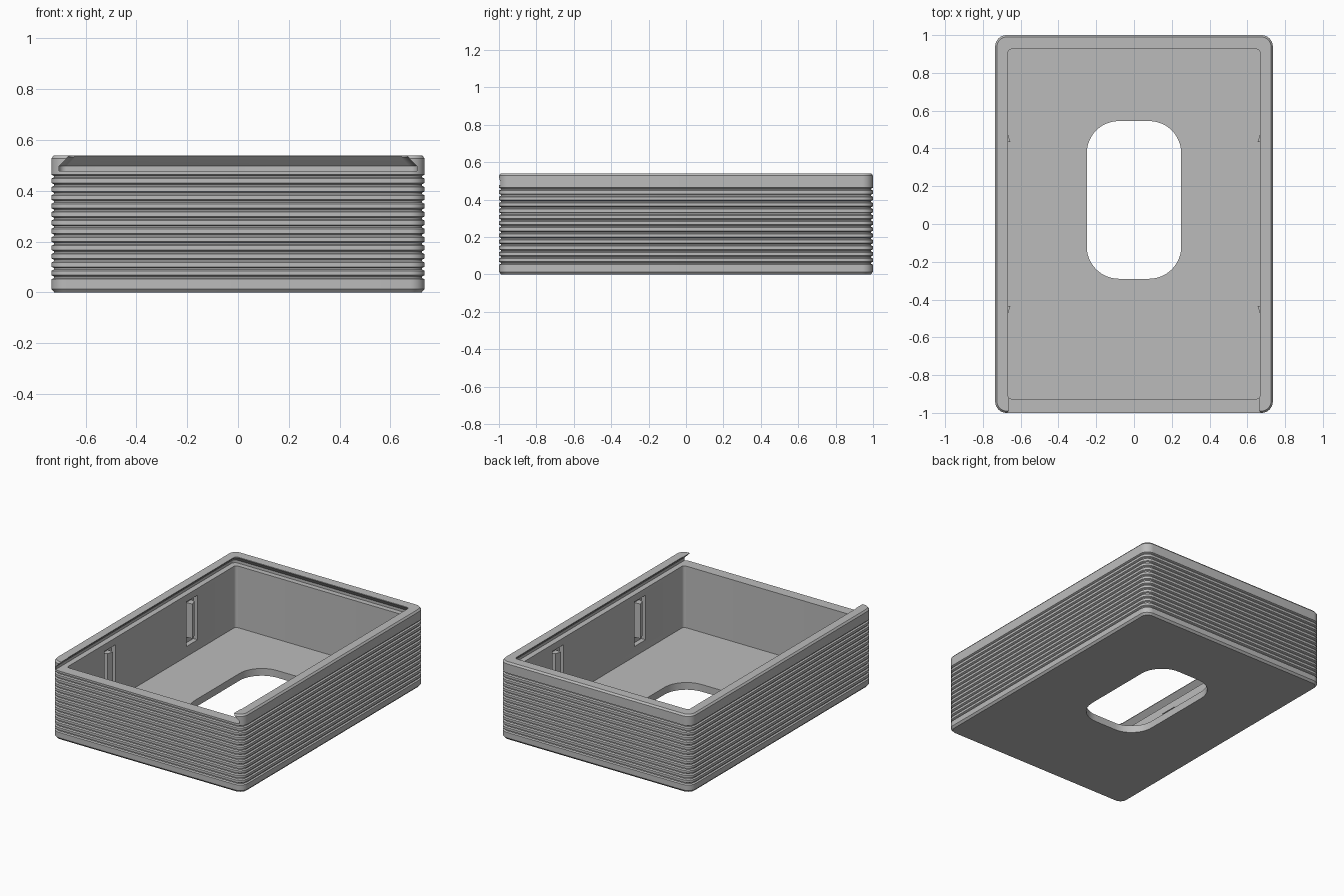
import bpy
import bmesh
from math import cos, sin, pi, radians

cube = bpy.data.objects.get("Cube")
if cube:
    bpy.data.objects.remove(cube, do_unlink=True)

# Single matte grey
grey = bpy.data.materials.new("matte_grey")
grey.use_nodes = True
grey.diffuse_color = (0.5, 0.5, 0.5, 1)
grey.node_tree.nodes["Principled BSDF"].inputs["Base Color"].default_value = (0.5, 0.5, 0.5, 1)

HX, HY, HEIGHT = 0.735, 1.0, 0.54
FLOOR, LEDGE = 0.05, 0.478


def rounded_ring(hx, y0, y1, r, z, steps=8):
    """Counter-clockwise rounded rectangle at height z."""
    corners = ((hx - r, y1 - r), (r - hx, y1 - r), (r - hx, y0 + r), (hx - r, y0 + r))
    return [(cx + r * cos((q + i / steps) * pi / 2), cy + r * sin((q + i / steps) * pi / 2), z)
            for q, (cx, cy) in enumerate(corners) for i in range(steps + 1)]


def loft(name, rings):
    """Solid skinned through the rings and capped at both ends."""
    bm = bmesh.new()
    loops = [[bm.verts.new(p) for p in ring] for ring in rings]
    for a, b in zip(loops, loops[1:]):
        for i in range(len(a)):
            j = (i + 1) % len(a)
            bm.faces.new((a[i], a[j], b[j], b[i]))
    bm.faces.new(loops[0][::-1])
    bm.faces.new(loops[-1])
    bmesh.ops.recalc_face_normals(bm, faces=bm.faces[:])
    mesh = bpy.data.meshes.new(name)
    bm.to_mesh(mesh)
    bm.free()
    mesh.materials.append(grey)
    obj = bpy.data.objects.new(name, mesh)
    bpy.context.collection.objects.link(obj)
    return obj


def prism(name, outline, z0, z1):
    return loft(name, [[(x, y, z) for x, y in outline] for z in (z0, z1)])


def activate(obj):
    bpy.ops.object.select_all(action='DESELECT')
    obj.select_set(True)
    bpy.context.view_layer.objects.active = obj


def cut(target, cutter):
    cutter.hide_render = True
    mod = target.modifiers.new("cut", 'BOOLEAN')
    mod.operation = 'DIFFERENCE'
    mod.solver = 'EXACT'
    mod.object = cutter
    activate(target)
    bpy.ops.object.modifier_apply(modifier=mod.name)
    bpy.data.objects.remove(cutter, do_unlink=True)


# Outer wall profile as (inset, height): chamfers plus horizontal grooves
profile = [(0.012, 0), (0, 0.014)]
for k in range(13):
    z = 0.06 + k * 0.033
    profile += [(0, z - 0.008), (0.01, z - 0.003), (0.01, z + 0.003), (0, z + 0.008)]
profile += [(0, HEIGHT - 0.012), (0.01, HEIGHT)]
rings = [rounded_ring(HX - d, d - HY, HY - d, 0.06 - d, z) for d, z in profile]

# Inner wall, down to the floor
rings += [rounded_ring(0.667, -0.926, 0.926, 0.02, z) for z in (HEIGHT, FLOOR)]
box = loft("box_body", rings)

# Undercut slot for a sliding lid, open at the front
slot = [(0.705, 0.962, LEDGE), (0.705, 0.962, 0.497), (0.663, 0.922, HEIGHT), (0.643, 0.902, 0.56)]
cut(box, loft("lid_slot_cutter", [rounded_ring(x, -1.2, y, 0.03, z) for x, y, z in slot]))

# Opening in the floor
cut(box, loft("floor_opening_cutter",
              [rounded_ring(0.25, -0.29, 0.545, 0.17, z, 12) for z in (-0.1, 0.2)]))

# Latch pockets in both side walls, each with a sloped catch
for sx, side in ((1, "left"), (-1, "right")):
    for sy, end in ((1, "back"), (-1, "front")):
        pocket = [(0.6, 0.39), (0.7, 0.39), (0.7, 0.51), (0.6, 0.51)]
        cut(box, prism("pocket_cutter", [(sx * x, sy * y) for x, y in pocket], 0.12, 0.43))
        catch = [(0.702, 0.43), (0.655, 0.435), (0.668, 0.478), (0.702, 0.485)]
        prism(f"{side}_{end}_catch", [(sx * x, sy * y) for x, y in catch], 0.16, 0.40)

activate(box)
bpy.ops.object.shade_smooth_by_angle(angle=radians(25))
